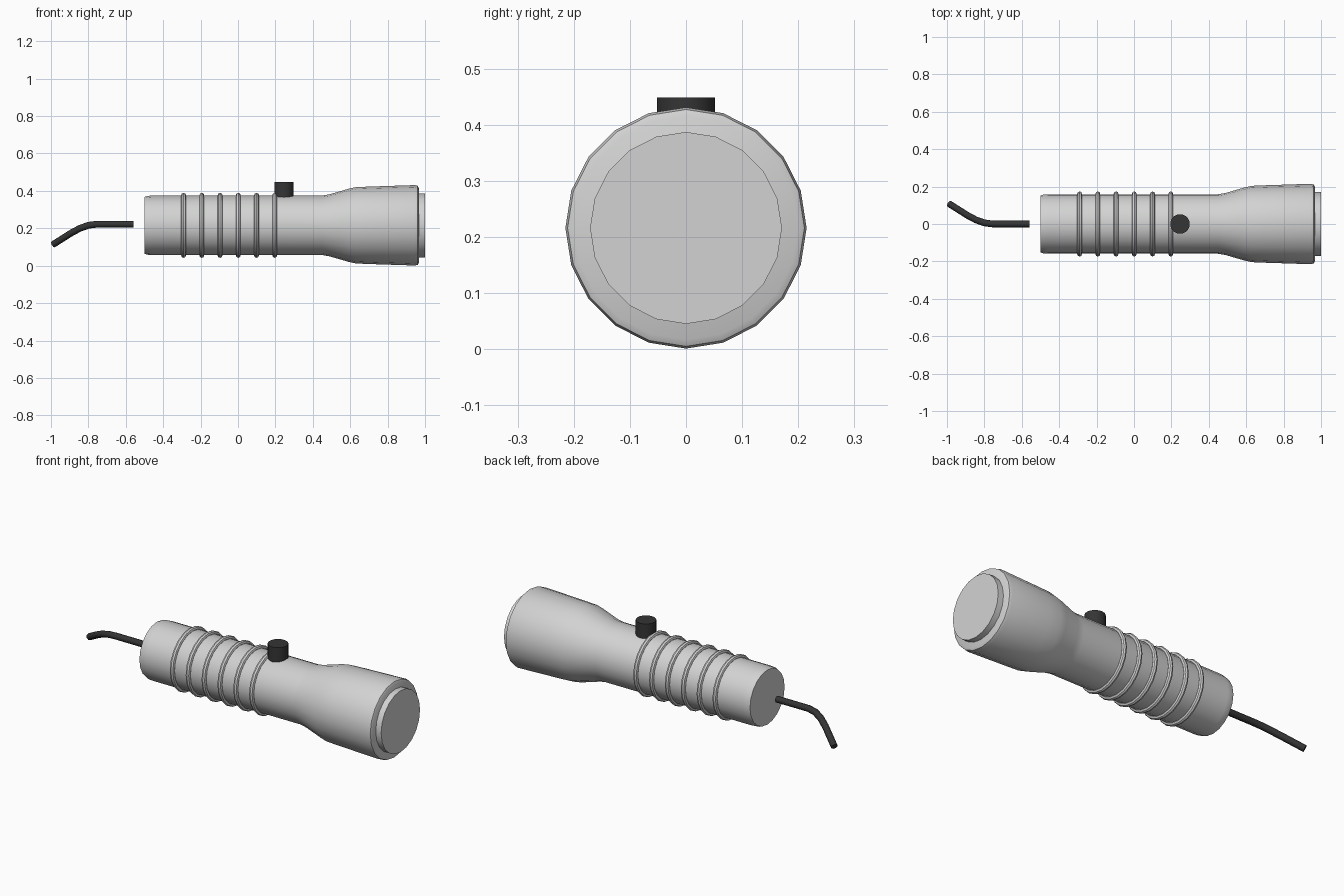
import bpy
import bmesh
from math import cos, sin, pi, radians

cube = bpy.data.objects.get("Cube")
if cube:
    bpy.data.objects.remove(cube, do_unlink=True)

AXIS_Z = 0.216
SIDES = 20


def material(name, rgb):
    mat = bpy.data.materials.new(name)
    mat.use_nodes = True
    colour = (*rgb, 1)
    mat.diffuse_color = colour
    mat.node_tree.nodes["Principled BSDF"].inputs["Base Color"].default_value = colour
    return mat


grey = material("light_grey", (0.64, 0.65, 0.64))
black = material("soft_black", (0.035, 0.035, 0.035))


def smooth(obj, angle=35):
    bpy.ops.object.select_all(action='DESELECT')
    obj.select_set(True)
    bpy.context.view_layer.objects.active = obj
    bpy.ops.object.shade_smooth_by_angle(angle=radians(angle))


def revolve(name, profile, mat, closed=False):
    """Turn (x, radius) points around the long axis; cap open ends."""
    bm = bmesh.new()
    rings = []
    for x, r in profile:
        angles = [2 * pi * i / SIDES for i in range(SIDES)]
        rings.append([bm.verts.new((x, r * sin(a), AXIS_Z + r * cos(a))) for a in angles])
    pairs = list(zip(rings, rings[1:]))
    if closed:
        pairs.append((rings[-1], rings[0]))
    else:
        bm.faces.new(rings[0])
        bm.faces.new(rings[-1])
    for a, b in pairs:
        for i in range(SIDES):
            j = (i + 1) % SIDES
            bm.faces.new((a[i], a[j], b[j], b[i]))
    bmesh.ops.recalc_face_normals(bm, faces=bm.faces)
    mesh = bpy.data.meshes.new(name)
    bm.to_mesh(mesh)
    bm.free()
    mesh.materials.append(mat)
    obj = bpy.data.objects.new(name, mesh)
    bpy.context.collection.objects.link(obj)
    smooth(obj)
    return obj


# Handle flaring into the head
revolve("body", [(-0.5, 0.152), (-0.485, 0.157), (-0.46, 0.159), (0.45, 0.159),
                 (0.49, 0.166), (0.59, 0.195), (0.63, 0.204), (0.7, 0.207),
                 (0.945, 0.215), (0.961, 0.211), (0.967, 0.199)], grey)

# Lens disc
revolve("lens", [(0.95, 0.171), (1.0, 0.171)], grey)

# Grip rings
for n in range(6):
    x = -0.291 + n * 0.0975
    section = [(x + 0.013 * cos(k * pi / 4), 0.161 + 0.013 * sin(k * pi / 4))
               for k in range(8)]
    revolve(f"grip_ring_{n + 1}", section, grey, closed=True)

# Push button
bpy.ops.mesh.primitive_cylinder_add(vertices=SIDES, radius=0.052, depth=0.09,
                                    location=(0.246, 0, 0.403))
button = bpy.context.object
button.name = "button"
button.data.materials.append(black)
smooth(button)

# Bent cord behind the handle
path = [(-0.56, 0, 0.222), (-0.755, 0, 0.222), (-0.80, 0.006, 0.216),
        (-0.845, 0.022, 0.2), (-0.89, 0.046, 0.176), (-0.988, 0.108, 0.114)]
curve = bpy.data.curves.new("cord", 'CURVE')
curve.dimensions = '3D'
curve.bevel_depth = 0.018
curve.bevel_resolution = 2
curve.use_fill_caps = True
spline = curve.splines.new('POLY')
spline.points.add(len(path) - 1)
for point, co in zip(spline.points, path):
    point.co = (*co, 1)
curve.materials.append(black)
cord = bpy.data.objects.new("cord", curve)
bpy.context.collection.objects.link(cord)
bpy.ops.object.select_all(action='DESELECT')
cord.select_set(True)
bpy.context.view_layer.objects.active = cord
bpy.ops.object.convert(target='MESH')
smooth(bpy.context.object, 50)
